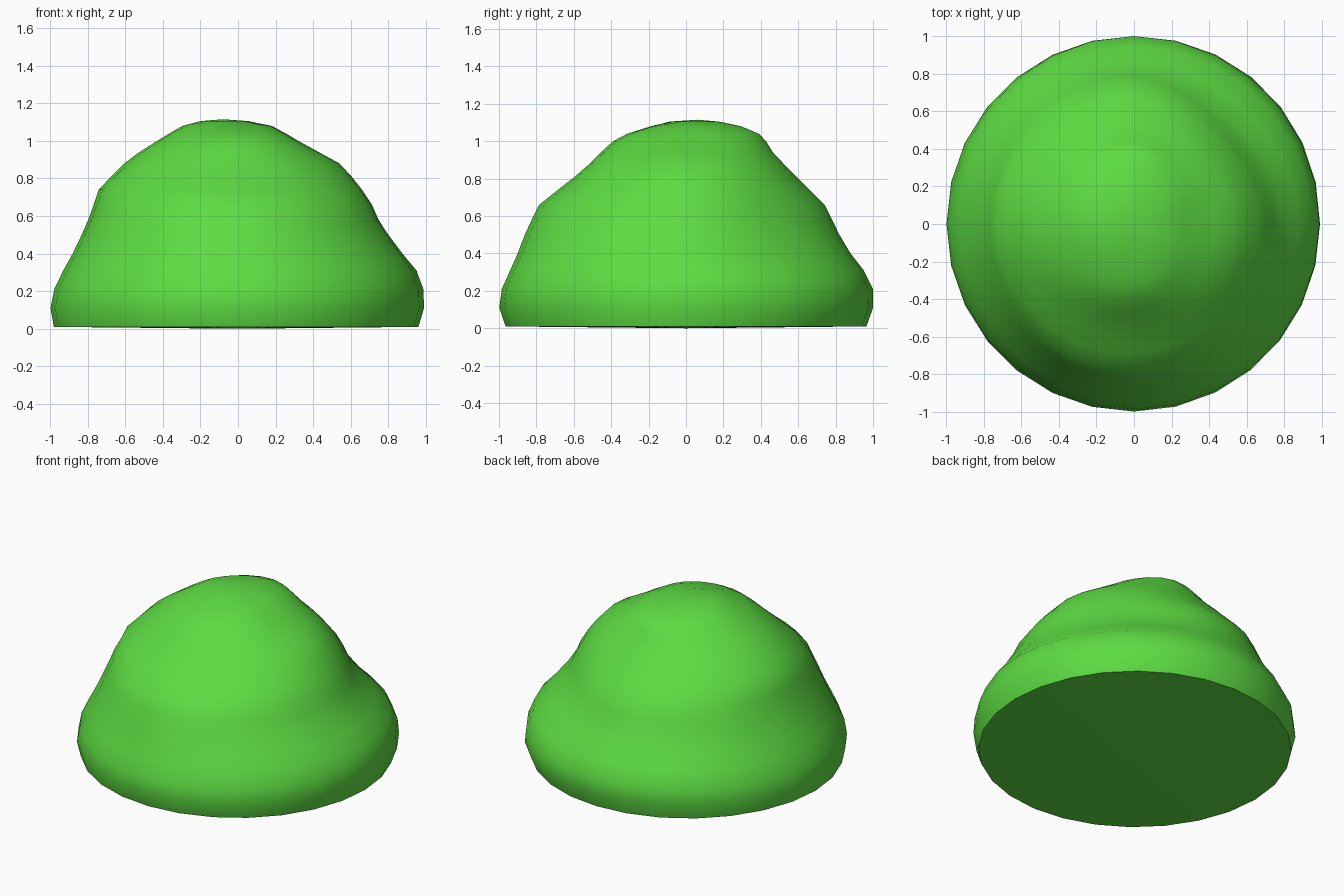
import bpy, bmesh
from math import cos, sin, tau

SEGMENTS = 28

# Ring profile: height, then radius towards +x, back right, +y, -x, -y
RINGS = [
    (0.01, 0.960, 0.960, 0.965, 0.980, 0.965),
    (0.11, 0.990, 1.000, 1.000, 0.998, 0.998),
    (0.21, 0.987, 0.990, 1.000, 0.978, 0.985),
    (0.31, 0.950, 0.945, 0.950, 0.930, 0.940),
    (0.40, 0.875, 0.845, 0.880, 0.880, 0.900),
    (0.50, 0.800, 0.755, 0.820, 0.832, 0.862),
    (0.58, 0.748, 0.705, 0.782, 0.797, 0.825),
    (0.66, 0.713, 0.670, 0.742, 0.768, 0.785),
    (0.74, 0.660, 0.625, 0.660, 0.742, 0.685),
    (0.81, 0.605, 0.575, 0.590, 0.675, 0.595),
    (0.88, 0.540, 0.515, 0.522, 0.605, 0.515),
    (0.94, 0.430, 0.445, 0.465, 0.525, 0.455),
    (1.00, 0.320, 0.370, 0.428, 0.430, 0.390),
    (1.04, 0.250, 0.310, 0.390, 0.365, 0.315),
    (1.08, 0.175, 0.220, 0.295, 0.295, 0.180),
    (1.105, 0.030, 0.080, 0.170, 0.200, 0.050),
]


def radius(ring, t):
    """Smooth periodic blend of the eight control radii, t in turns."""
    px, pd, py, nx, ny = ring[1:]
    c = [px, pd, py, (py + nx) / 2, nx, (nx + ny) / 2, ny, (ny + px) / 2]
    i = int(t * 8)
    f = t * 8 - i
    a, b, d, e = (c[(i + k) % 8] for k in (-1, 0, 1, 2))
    return b + 0.5 * f * (d - a + f * (2 * a - 5 * b + 4 * d - e + f * (3 * (b - d) + e - a)))


# Lumpy mound skin
bm = bmesh.new()
loops = []
for ring in RINGS:
    loop = []
    for s in range(SEGMENTS):
        t = s / SEGMENTS
        r = radius(ring, t)
        loop.append(bm.verts.new((r * cos(tau * t), r * sin(tau * t), ring[0])))
    loops.append(loop)
for low, high in zip(loops, loops[1:]):
    for s in range(SEGMENTS):
        n = (s + 1) % SEGMENTS
        bm.faces.new((low[s], low[n], high[n], high[s]))

# Rounded summit and flat underside
for loop, tip in ((loops[-1], (-0.08, 0.06, 1.115)), (loops[0][::-1], (0, 0, 0))):
    centre = bm.verts.new(tip)
    for s in range(SEGMENTS):
        bm.faces.new((loop[s], loop[(s + 1) % SEGMENTS], centre))

mesh = bpy.data.meshes.new("mound")
bm.to_mesh(mesh)
bm.free()
mound = bpy.data.objects.new("mound", mesh)
bpy.context.collection.objects.link(mound)

green = bpy.data.materials.new("leaf_green")
green.diffuse_color = (0.11, 0.72, 0.055, 1)
mesh.materials.append(green)

bpy.context.view_layer.objects.active = mound
mound.select_set(True)
bpy.ops.object.shade_smooth_by_angle(angle=0.9)
